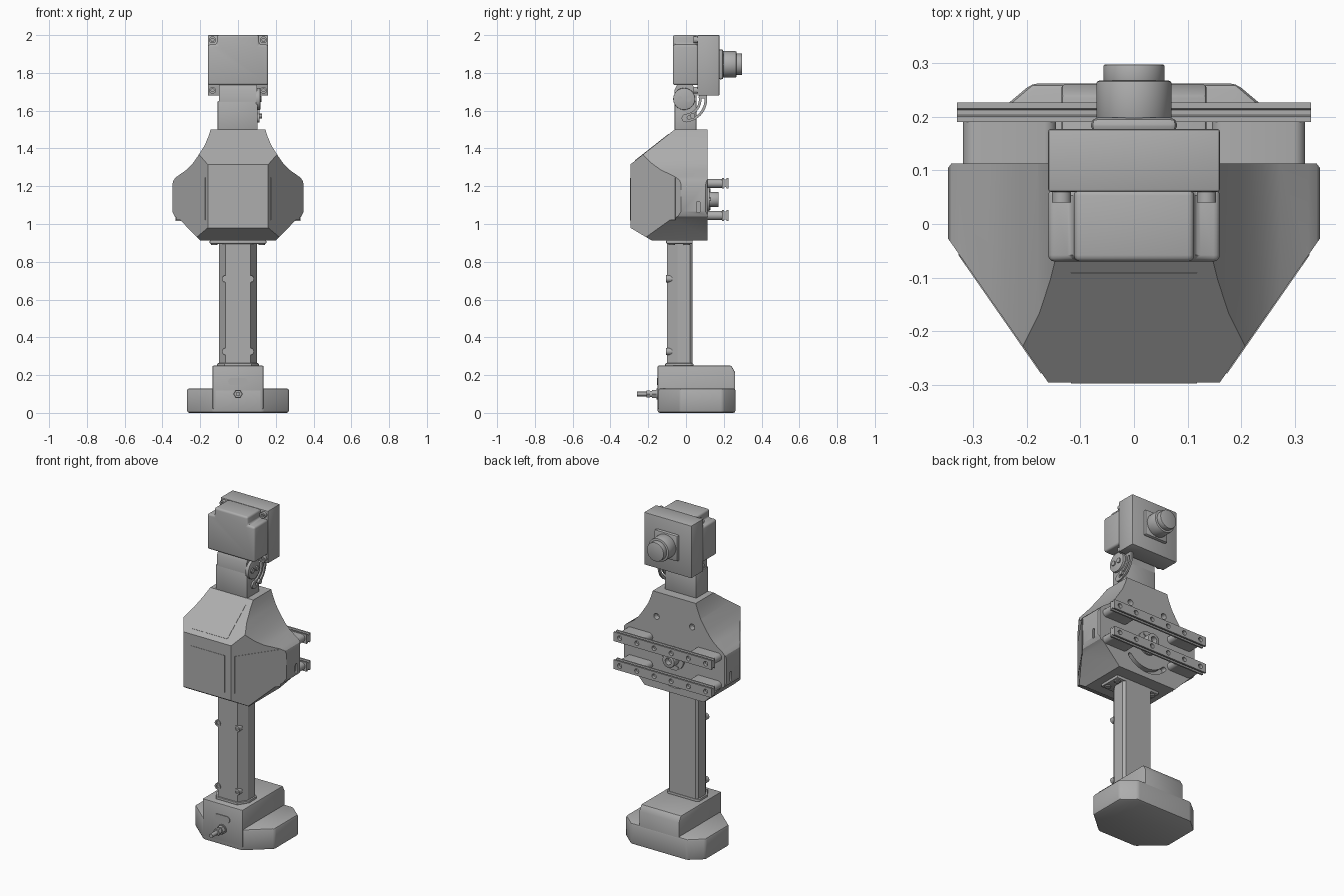
import bpy, bmesh, math
from mathutils import Matrix, Vector

if "Cube" in bpy.data.objects:
    bpy.data.objects.remove(bpy.data.objects["Cube"], do_unlink=True)

grey = bpy.data.materials.new("plain grey")
grey.use_nodes = True
COLOUR = (0.42, 0.42, 0.42, 1)
grey.diffuse_color = COLOUR
grey.node_tree.nodes["Principled BSDF"].inputs["Base Color"].default_value = COLOUR


def finish(name, bm, bevel=0, segments=2):
    bmesh.ops.recalc_face_normals(bm, faces=bm.faces)
    mesh = bpy.data.meshes.new(name)
    bm.to_mesh(mesh)
    bm.free()
    obj = bpy.data.objects.new(name, mesh)
    bpy.context.collection.objects.link(obj)
    mesh.materials.append(grey)
    if bevel:
        mod = obj.modifiers.new("bevel", 'BEVEL')
        mod.width, mod.segments, mod.limit_method = bevel, segments, 'ANGLE'
        apply(obj, mod)
    return obj


def apply(obj, mod):
    bpy.context.view_layer.objects.active = obj
    bpy.ops.object.modifier_apply(modifier=mod.name)


def boolean(obj, tool, operation='DIFFERENCE'):
    mod = obj.modifiers.new("cut", 'BOOLEAN')
    mod.operation, mod.solver, mod.object = operation, 'EXACT', tool
    apply(obj, mod)
    bpy.data.objects.remove(tool, do_unlink=True)


def prism(name, pts, axis, lo, hi, bevel=0, segments=2):
    """Extrude a 2D outline along an axis; outlines use the other two axes in order."""
    place = {'x': lambda a, b, t: (t, a, b), 'y': lambda a, b, t: (a, t, b),
             'z': lambda a, b, t: (a, b, t)}[axis]
    bm = bmesh.new()
    rings = [[bm.verts.new(place(a, b, t)) for a, b in pts] for t in (lo, hi)]
    bm.faces.new(rings[0])
    bm.faces.new(rings[1])
    for i in range(len(pts)):
        j = (i + 1) % len(pts)
        bm.faces.new((rings[0][i], rings[0][j], rings[1][j], rings[1][i]))
    return finish(name, bm, bevel, segments)


def box(name, x, y, z, bevel=0, segments=2):
    return prism(name, [(x[0], y[0]), (x[1], y[0]), (x[1], y[1]), (x[0], y[1])],
                 'z', z[0], z[1], bevel, segments)


def disc(name, a, b, r, axis, lo, hi, sides=32, bevel=0):
    pts = [(a + r * math.cos(i * math.tau / sides), b + r * math.sin(i * math.tau / sides))
           for i in range(sides)]
    return prism(name, pts, axis, lo, hi, bevel)


def pill(name, a, b, half_a, half_b, axis, lo, hi):
    r = min(half_a, half_b)
    pts = []
    for i in range(24):
        t = (i + 0.5) * math.tau / 24
        pts.append((a + math.copysign(half_a - r, math.cos(t)) + r * math.cos(t),
                    b + math.copysign(half_b - r, math.sin(t)) + r * math.sin(t)))
    return prism(name, pts, axis, lo, hi)


def band(name, a, b, r, half, start, end, axis, lo, hi):
    """Curved strip with round ends."""
    pts = []
    p0, p1 = math.radians(start), math.radians(end)
    for i in range(17):
        t = p0 + (p1 - p0) * i / 16
        pts.append((a + (r + half) * math.cos(t), b + (r + half) * math.sin(t)))
    for centre, turn, radius in ((p1, p1, half), (p0, p0 + math.pi, half)):
        if centre == p0:
            for i in range(17):
                t = p1 + (p0 - p1) * i / 16
                pts.append((a + (r - half) * math.cos(t), b + (r - half) * math.sin(t)))
        for i in range(1, 8):
            t = turn + math.pi * i / 8
            pts.append((a + r * math.cos(centre) + radius * math.cos(t),
                        b + r * math.sin(centre) + radius * math.sin(t)))
    return prism(name, pts, axis, lo, hi)


def mirror(half):
    return half + [(-a, b) for a, b in reversed(half)]


def panel(name, centre, width, height, rot):
    """Thin access panel laid on a face; local z is the face normal."""
    obj = box(name, (-width / 2, width / 2), (-height / 2, height / 2), (-0.002, 0.002))
    obj.data.transform(Matrix.Translation(centre) @ rot.to_4x4())


# Base: chamfered foot with a raised spine
foot = mirror([(0.13, -0.15), (0.27, -0.03), (0.27, 0.195), (0.19, 0.262)])
prism("base_foot", foot, 'z', 0, 0.13, 0.012)
prism("base_spine", [(-0.15, 0.02), (0.26, 0.02), (0.26, 0.215), (0.24, 0.25), (-0.15, 0.25)],
      'x', -0.135, 0.135, 0.006)
pill("base_front_port", 0, 0.166, 0.052, 0.019, 'y', -0.154, -0.145)

# Cable gland on the base front
for part, r, near, far, sides in (("cable_gland_washer", 0.028, -0.157, -0.145, 24),
                                  ("cable_gland_nut", 0.025, -0.18, -0.157, 6),
                                  ("cable_gland_neck", 0.017, -0.19, -0.18, 24),
                                  ("cable_gland_cap", 0.022, -0.208, -0.19, 6),
                                  ("cable_stub", 0.012, -0.26, -0.208, 16)):
    disc(part, 0, 0.1, r, 'y', near, far, sides)

# Column with collars and screws
column = mirror([(0.065, -0.1), (0.1, -0.045), (0.1, 0.022), (0.088, 0.035)])
prism("column", column, 'z', 0.24, 0.92)
prism("column_collar", [(x * 1.1, y * 1.1) for x, y in column], 'z', 0.245, 0.263, 0.004)
box("body_flange", (-0.15, 0.15), (-0.105, 0.035), (0.895, 0.915), 0.005)
for x in (-0.125, 0.125):
    for y in (-0.075, 0.005):
        disc("flange_screw", x, y, 0.017, 'z', 0.888, 0.9, 16)
for x in (-0.065, 0.065):
    for z in (0.325, 0.71):
        screw = disc("column_screw", x, z, 0.019, 'y', -0.105, -0.075, 20)
        boolean(screw, disc("socket", x, z, 0.01, 'y', -0.12, -0.098, 6))

# Body: front outline, plan outline and side outline intersected
front = mirror([(0.2, 0.912), (0.31, 1.025), (0.335, 1.04), (0.347, 1.065), (0.347, 1.21),
                (0.342, 1.232), (0.325, 1.25), (0.272, 1.287), (0.24, 1.32), (0.214, 1.357),
                (0.177, 1.415), (0.156, 1.465), (0.145, 1.5)])
plan = mirror([(0.16, -0.295), (0.35, -0.022), (0.35, 0.1), (0.34, 0.113)])
side = [(-0.18, 0.912), (0.113, 0.912), (0.113, 1.5), (-0.06, 1.5), (-0.295, 1.315), (-0.295, 0.98)]
body = prism("body_shell", front, 'y', -0.4, 0.113)
boolean(body, prism("plan", plan, 'z', 0.8, 1.6), 'INTERSECT')
boolean(body, prism("side", side, 'x', -0.5, 0.5), 'INTERSECT')
boolean(body, band("slot", 0, 1.125, 0.165, 0.013, 222, 318, 'y', 0.08, 0.2))
for s in (-1, 1):
    boolean(body, disc("hole", s * 0.12, 1.35, 0.018, 'y', 0.08, 0.2, 20))
    boolean(body, pill("side_slot", 0.065, 1.09, 0.009, 0.03, 'x',
                       min(s * 0.335, s * 0.4), max(s * 0.335, s * 0.4)))

# Thin access panels on the front, slope and both chamfers
def facing(normal):
    n = Vector(normal).normalized()
    across = Vector((0, 0, 1)).cross(n).normalized()
    return Matrix((across, n.cross(across), n)).transposed()

panel("front_panel", (0, -0.295, 1.132), 0.235, 0.225, facing((0, -1, 0)))
panel("slope_panel", (0, -0.18, 1.4055), 0.235, 0.228, facing((0, -0.185, 0.235)))
for s in (-1, 1):
    panel("chamfer_panel", (s * 0.249, -0.167, 1.135), 0.27, 0.225,
          facing((s * 0.273, -0.19, 0)))

# Rear hub between the rails
disc("rear_hub", 0, 1.13, 0.07, 'y', 0.105, 0.125, 40)
hub = disc("rear_hub_socket", 0, 1.13, 0.04, 'y', 0.12, 0.172, 32, 0.004)
boolean(hub, disc("bore", 0, 1.13, 0.02, 'y', 0.14, 0.2, 24))
for i in range(6):
    t = i * math.tau / 6
    disc("hub_screw", 0.055 * math.cos(t), 1.13 + 0.055 * math.sin(t), 0.009, 'y', 0.12, 0.13, 12)

# Rear rails on rounded standoffs
for z in (1.045, 1.215):
    for x in (-0.232, 0.232):
        pill("rail_standoff", x, z, 0.087, 0.024, 'y', 0.105, 0.192)
    section = [(0.19, -0.028), (0.2, -0.028), (0.203, -0.02), (0.212, -0.02), (0.215, -0.028),
               (0.226, -0.028)]
    section = section + [(y, -h) for y, h in reversed(section)]
    rail = prism("rear_rail", [(y, z + h) for y, h in section], 'x', -0.33, 0.33)
    for i in range(6):
        boolean(rail, disc("rail_hole", -0.29 + i * 0.116, z, 0.014, 'y', 0.208, 0.25, 16))

# Neck and tilt hinge
box("neck", (-0.108, 0.104), (-0.06, 0.055), (1.49, 1.65), 0.004)
prism("neck_hinge", [(-0.06, 1.64), (0.055, 1.64), (0.055, 1.69), (0.035, 1.74), (-0.045, 1.74),
                     (-0.06, 1.71)], 'x', -0.1, 0.1)
disc("hinge_disc", -0.01, 1.662, 0.058, 'x', 0.095, 0.118, 32, 0.003)
for y in (-0.032, 0.012):
    disc("hinge_screw", y, 1.662, 0.015, 'x', 0.11, 0.125, 12)
arc = band("tilt_arc", -0.01, 1.66, 0.1, 0.022, -85, 8, 'x', 0.102, 0.114)
boolean(arc, band("arc_slot", -0.01, 1.66, 0.1, 0.008, -76, -2, 'x', 0.09, 0.13))
disc("tilt_lock_screw", 0.035, 1.572, 0.014, 'x', 0.1, 0.128, 12)

# Head: rear housing, stepped front cover and corner screws
box("head_housing", (-0.16, 0.16), (0.06, 0.177), (1.68, 2.0), 0.005)
head = [(-0.16, 1.735), (0.16, 1.735), (0.16, 1.95), (0.112, 1.95), (0.112, 2.0),
        (-0.112, 2.0), (-0.112, 1.95), (-0.16, 1.95)]
prism("head_cover", head, 'y', -0.07, 0.065, 0.012, 3)
for x in (-0.135, 0.135):
    for z in (1.708, 1.975):
        screw = disc("head_screw", x, z, 0.018, 'y', 0.04, 0.065, 20)
        boolean(screw, disc("socket", x, z, 0.009, 'y', 0.02, 0.05, 6))

# Round rear barrel of the head
box("barrel_plate", (-0.08, 0.08), (0.17, 0.198), (1.765, 1.925), 0.012)
disc("barrel", 0, 1.845, 0.07, 'y', 0.19, 0.267, 48, 0.005)
disc("barrel_cap", 0, 1.845, 0.057, 'y', 0.26, 0.297, 48, 0.003)

# Smooth round parts, keep edges crisp
bpy.ops.object.select_all(action='DESELECT')
for obj in bpy.context.collection.objects:
    if obj.type == 'MESH' and grey.name in obj.data.materials:
        obj.select_set(True)
bpy.ops.object.shade_smooth_by_angle(angle=math.radians(30))
